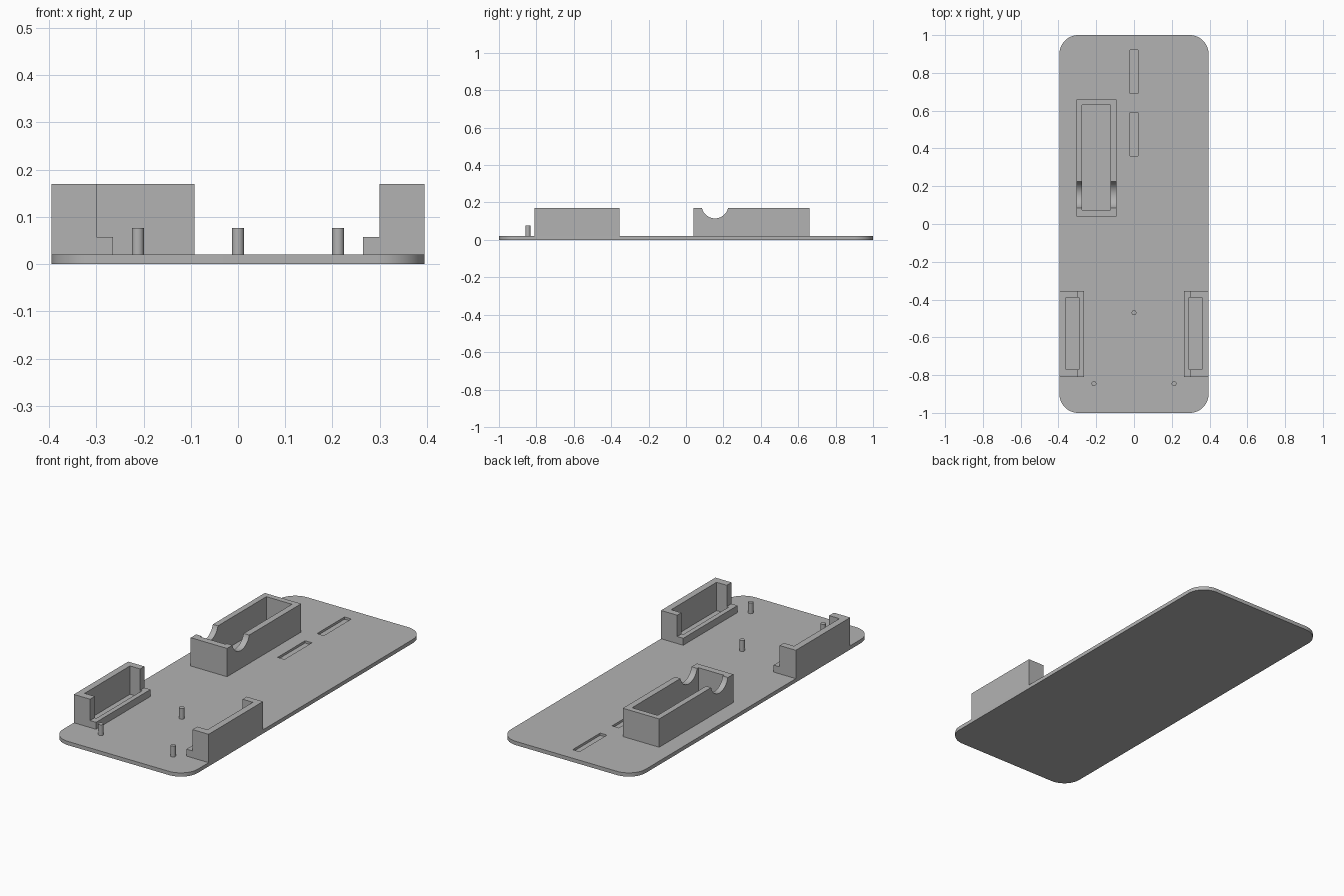
import bpy, bmesh, math
from mathutils import Matrix

cube = bpy.data.objects.get("Cube")
if cube:
    bpy.data.objects.remove(cube, do_unlink=True)

grey = bpy.data.materials.new("plain_grey")
grey.use_nodes = True
colour = (0.45, 0.45, 0.45, 1)
grey.diffuse_color = colour
grey.node_tree.nodes["Principled BSDF"].inputs["Base Color"].default_value = colour


def finish(name, bm):
    bmesh.ops.recalc_face_normals(bm, faces=bm.faces)
    mesh = bpy.data.meshes.new(name)
    bm.to_mesh(mesh)
    bm.free()
    mesh.materials.append(grey)
    obj = bpy.data.objects.new(name, mesh)
    bpy.context.collection.objects.link(obj)
    return obj


def box(name, x, y, z):
    """Box from (min, max) pairs."""
    bm = bmesh.new()
    bmesh.ops.create_cube(bm, size=1)
    for v in bm.verts:
        v.co = [r[0] if c < 0 else r[1] for c, r in zip(v.co, (x, y, z))]
    return finish(name, bm)


def cylinder(name, radius, length, centre, axis="Z", sides=32):
    bm = bmesh.new()
    turn = Matrix.Rotation(math.pi / 2, 4, "Y") if axis == "X" else Matrix()
    bmesh.ops.create_cone(bm, cap_ends=True, segments=sides, radius1=radius,
                          radius2=radius, depth=length,
                          matrix=Matrix.Translation(centre) @ turn)
    return finish(name, bm)


def activate(obj):
    bpy.ops.object.select_all(action="DESELECT")
    obj.select_set(True)
    bpy.context.view_layer.objects.active = obj


def cut(obj, cutter):
    activate(obj)
    mod = obj.modifiers.new("cut", "BOOLEAN")
    mod.operation = "DIFFERENCE"
    mod.solver = "EXACT"
    mod.object = cutter
    bpy.ops.object.modifier_apply(modifier=mod.name)
    bpy.data.objects.remove(cutter, do_unlink=True)


def smooth(obj):
    activate(obj)
    bpy.ops.object.shade_smooth_by_angle(angle=math.radians(30))


BASE, TOP, HALF_W = 0.02, 0.17, 0.395

# Base plate with rounded corners
bm = bmesh.new()
radius, steps = 0.1, 12
outline = []
for corner, (sx, sy) in enumerate(((1, 1), (-1, 1), (-1, -1), (1, -1))):
    for i in range(steps + 1):
        a = (corner + i / steps) * math.pi / 2
        outline.append(bm.verts.new((sx * (HALF_W - radius) + radius * math.cos(a),
                                     sy * (1 - radius) + radius * math.sin(a), 0)))
face = bm.faces.new(outline)
grown = bmesh.ops.extrude_face_region(bm, geom=[face])["geom"]
bmesh.ops.translate(bm, vec=(0, 0, BASE),
                    verts=[g for g in grown if isinstance(g, bmesh.types.BMVert)])
plate = finish("base_plate", bm)

# Shallow slots along the centre line
for y in ((0.69, 0.92), (0.36, 0.59)):
    cut(plate, box("slot_cutter", (-0.02, 0.02), y, (0.008, 0.1)))
smooth(plate)

# Open tray with a round notch across both long walls
tray = box("tray", (-0.305, -0.092), (0.04, 0.66), (BASE, TOP))
cut(tray, box("tray_cutter", (-0.275, -0.125), (0.075, 0.63), (0, 0.3)))
cut(tray, cylinder("notch_cutter", 0.072, 0.4, (-0.2, 0.155, 0.187), "X", 48))
smooth(tray)

# Side brackets: tall outer wall with returns and a low inner lip
for name, s in (("left", 1), ("right", -1)):
    def span(a, b):
        return tuple(sorted((s * a, s * b)))
    bracket = box(name + "_bracket", span(0.265, HALF_W), (-0.81, -0.355), (BASE, TOP))
    cut(bracket, box("lip_cutter", span(0.2, 0.30), (-0.9, -0.3), (0.057, 0.3)))
    cut(bracket, box("pocket_cutter", span(0.29, 0.36), (-0.77, -0.39), (0, 0.3)))

# Locating pins
for name, x, y in (("centre_pin", 0, -0.47), ("left_pin", 0.212, -0.845),
                   ("right_pin", -0.212, -0.845)):
    smooth(cylinder(name, 0.0127, 0.067, (x, y, 0.0435)))
